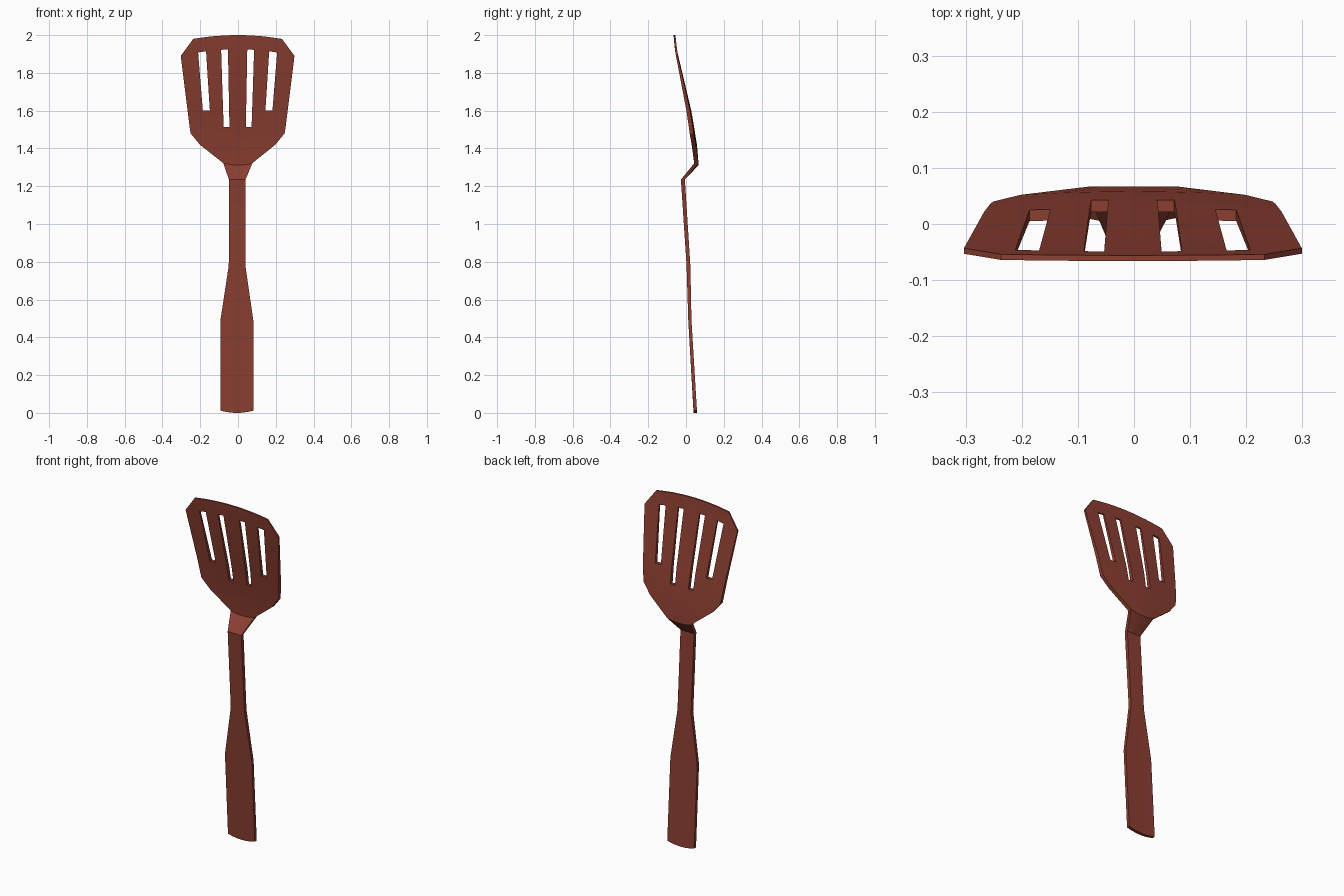
import bpy
import bmesh
import math

cube = bpy.data.objects.get("Cube")
if cube:
    bpy.data.objects.remove(cube, do_unlink=True)

# Reddish brown plastic
brown = bpy.data.materials.new("reddish brown")
brown.use_nodes = True
colour = (0.26, 0.049, 0.031, 1.0)
brown.diffuse_color = colour
bsdf = next(n for n in brown.node_tree.nodes if n.type == 'BSDF_PRINCIPLED')
bsdf.inputs["Base Color"].default_value = colour

# Columns across the width, as fractions of the half width
half = [0.17, 0.29, 0.555, 0.695, 1.0]
columns = [-u for u in reversed(half)] + [0.0] + half

# Cross-sections: centre z, z lift at edge, half width, centre x,
# front y, back y, y shift at edge
rows = [
    (0.000, 0.012, 0.087, -0.006, 0.040, 0.058, 0.0),    # handle end
    (0.490, 0.000, 0.087, -0.006, 0.012, 0.029, 0.0),    # grip top
    (0.780, 0.000, 0.044, -0.005, 0.003, 0.023, 0.0),    # shaft bottom
    (1.235, 0.000, 0.044, -0.004, -0.027, -0.006, 0.0),  # shaft top
    (1.312, 0.010, 0.077, -0.001, 0.044, 0.067, 0.0),    # blade root
    (1.420, 0.000, 0.200, -0.002, 0.036, 0.058, -0.006),
    (1.480, 0.000, 0.249, -0.002, 0.027, 0.048, -0.008),  # blade shoulder
    (1.513, 0.000, 0.254, -0.002, 0.022, 0.043, -0.007),  # inner slots start
    (1.600, 0.000, 0.265, -0.002, 0.008, 0.028, -0.006),  # outer slots start
    (1.925, -0.035, 0.301, -0.002, -0.059, -0.049, 0.006),  # slots end
    (2.000, -0.020, 0.235, -0.002, -0.066, -0.056, 0.002),  # blade tip
]

# Slot openings as (column, row) cells
outer_slots = {(1, 8), (8, 8)}
inner_slots = {(c, r) for c in (3, 6) for r in (7, 8)}
slots = outer_slots | inner_slots

bm = bmesh.new()


def skin(back):
    """Grid of vertices for the front or back face."""
    return [[bm.verts.new((cx + u * w,
                           (yb if back else yf) + bow * u * u,
                           z + lift * u * u)) for u in columns]
            for z, lift, w, cx, yf, yb, bow in rows]


front, back = skin(False), skin(True)
cells = {(c, r) for r in range(len(rows) - 1)
         for c in range(len(columns) - 1)} - slots

for c, r in cells:
    corners = [(r, c), (r, c + 1), (r + 1, c + 1), (r + 1, c)]
    bm.faces.new([front[i][j] for i, j in corners])
    bm.faces.new([back[i][j] for i, j in reversed(corners)])
    # Rim and slot walls wherever there is no neighbouring cell
    neighbours = [(c, r - 1), (c + 1, r), (c, r + 1), (c - 1, r)]
    for k, cell in enumerate(neighbours):
        if cell not in cells:
            (i, j), (m, n) = corners[k], corners[(k + 1) % 4]
            bm.faces.new((front[m][n], front[i][j], back[i][j], back[m][n]))

for v in [v for v in bm.verts if not v.link_faces]:
    bm.verts.remove(v)
bmesh.ops.recalc_face_normals(bm, faces=bm.faces)

mesh = bpy.data.meshes.new("slotted_turner")
bm.to_mesh(mesh)
bm.free()
mesh.materials.append(brown)
turner = bpy.data.objects.new("slotted_turner", mesh)
bpy.context.collection.objects.link(turner)

# Smooth faces with crisp rims and bends
bpy.ops.object.select_all(action='DESELECT')
turner.select_set(True)
bpy.context.view_layer.objects.active = turner
bpy.ops.object.shade_smooth_by_angle(angle=math.radians(30))
